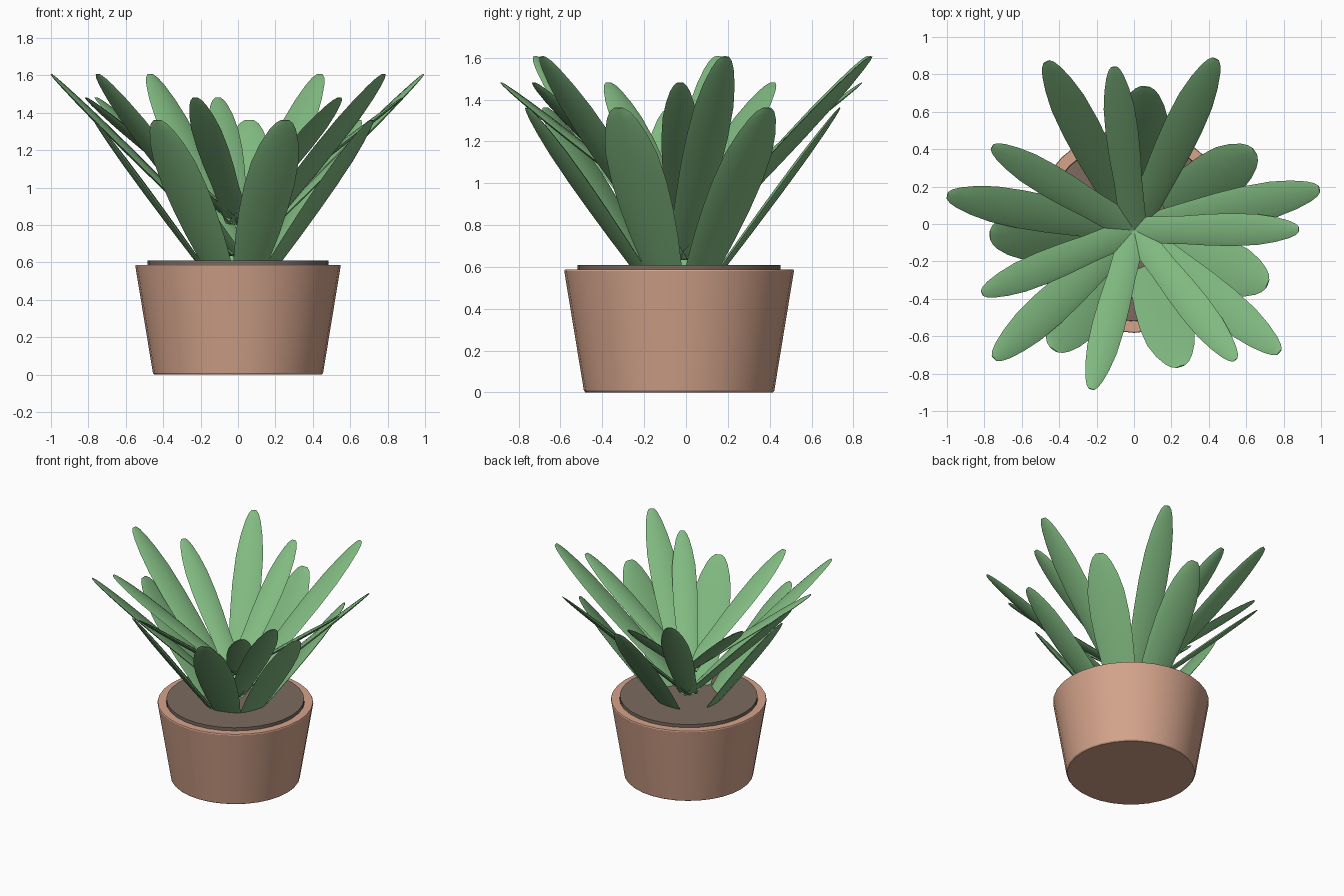
import bpy, bmesh
from math import sin, cos, pi, radians
from mathutils import Vector

if "Cube" in bpy.data.objects:
    bpy.data.objects.remove(bpy.data.objects["Cube"])

CENTRE = Vector((0, -0.033, 0))


def material(name, rgb):
    m = bpy.data.materials.new(name)
    m.diffuse_color = (*rgb, 1)
    m.use_nodes = True
    m.node_tree.nodes["Principled BSDF"].inputs["Base Color"].default_value = m.diffuse_color
    return m


def finish(name, bm, mat, angle):
    bmesh.ops.recalc_face_normals(bm, faces=bm.faces)
    me = bpy.data.meshes.new(name)
    bm.to_mesh(me)
    bm.free()
    me.materials.append(mat)
    ob = bpy.data.objects.new(name, me)
    bpy.context.collection.objects.link(ob)
    ob.location = CENTRE
    bpy.ops.object.select_all(action='DESELECT')
    ob.select_set(True)
    bpy.context.view_layer.objects.active = ob
    bpy.ops.object.shade_smooth_by_angle(angle=radians(angle))
    return ob


def skin(bm, rings):
    """Bridge successive rings of points and cap both ends."""
    vs = [[bm.verts.new(p) for p in ring] for ring in rings]
    n = len(vs[0])
    for a, b in zip(vs, vs[1:]):
        for i in range(n):
            j = (i + 1) % n
            bm.faces.new((a[i], a[j], b[j], b[i]))
    bm.faces.new(vs[0])
    bm.faces.new(vs[-1])


def lathe(name, profile, mat, sides=32):
    bm = bmesh.new()
    skin(bm, [[(r * cos(2 * pi * i / sides), r * sin(2 * pi * i / sides), z)
               for i in range(sides)] for r, z in profile])
    return finish(name, bm, mat, 30)


# (position along the leaf, share of full width) above the base
OUTLINE = [(.3, .86), (.45, .96), (.6, 1), (.75, .94),
           (.86, .76), (.94, .54), (.98, .36), (1, .18)]


def leaf(name, angle, base, tip, width, thick, foot, mat):
    """Straight, lens-shaped blade leaning outward at the given angle."""
    a = radians(angle)
    out = Vector((cos(a), sin(a), 0))
    side = Vector((-sin(a), cos(a), 0))
    p0 = out * base[0] + Vector((0, 0, base[1]))
    p1 = out * tip[0] + Vector((0, 0, tip[1]))
    normal = (p1 - p0).normalized().cross(side)
    bm = bmesh.new()
    rings = []
    for t, w in [(0, foot), (.15, (foot + .86) / 2)] + OUTLINE:
        c = p0.lerp(p1, t)
        rings.append([c + side * cos(2 * pi * k / 8) * width / 2 * w
                      + normal * sin(2 * pi * k / 8) * thick / 2 * w
                      for k in range(8)])
    skin(bm, rings)
    finish(name, bm, mat, 50)


clay = material("clay", (.66, .37, .26))
earth = material("earth", (.20, .145, .115))
green = material("leaf_green", (.22, .49, .22))

# Tapered pot with a recess, filled by the soil disc
lathe("pot", [(.448, 0), (.455, .008), (.549, .58), (.546, .587),
              (.487, .587), (.48, .5)], clay)
lathe("soil", [(.478, .505), (.485, .595), (.485, .61)], earth)

# Three whorls: name, angles, base (r, z), tip (r, z), width, thickness, foot share
WHORLS = [
    ("outer_leaf", (33, 85.5, 182, 236, 289, 338),
     (.12, .48), (.77, 1.36), .285, .038, .55),
    ("middle_leaf", (12.5, 64.5, 117.5, 169.5, 222.5, 320),
     (.02, .64), (1.015, 1.605), .205, .034, .65),
    ("inner_leaf", (0.3, 97, 149.5, 202.5, 255, 308),
     (.0, .81), (.88, 1.48), .175, .03, .8),
]
for name, angles, base, tip, width, thick, foot in WHORLS:
    for i, ang in enumerate(angles):
        leaf(f"{name}_{i + 1}", ang, base, tip, width, thick, foot, green)
